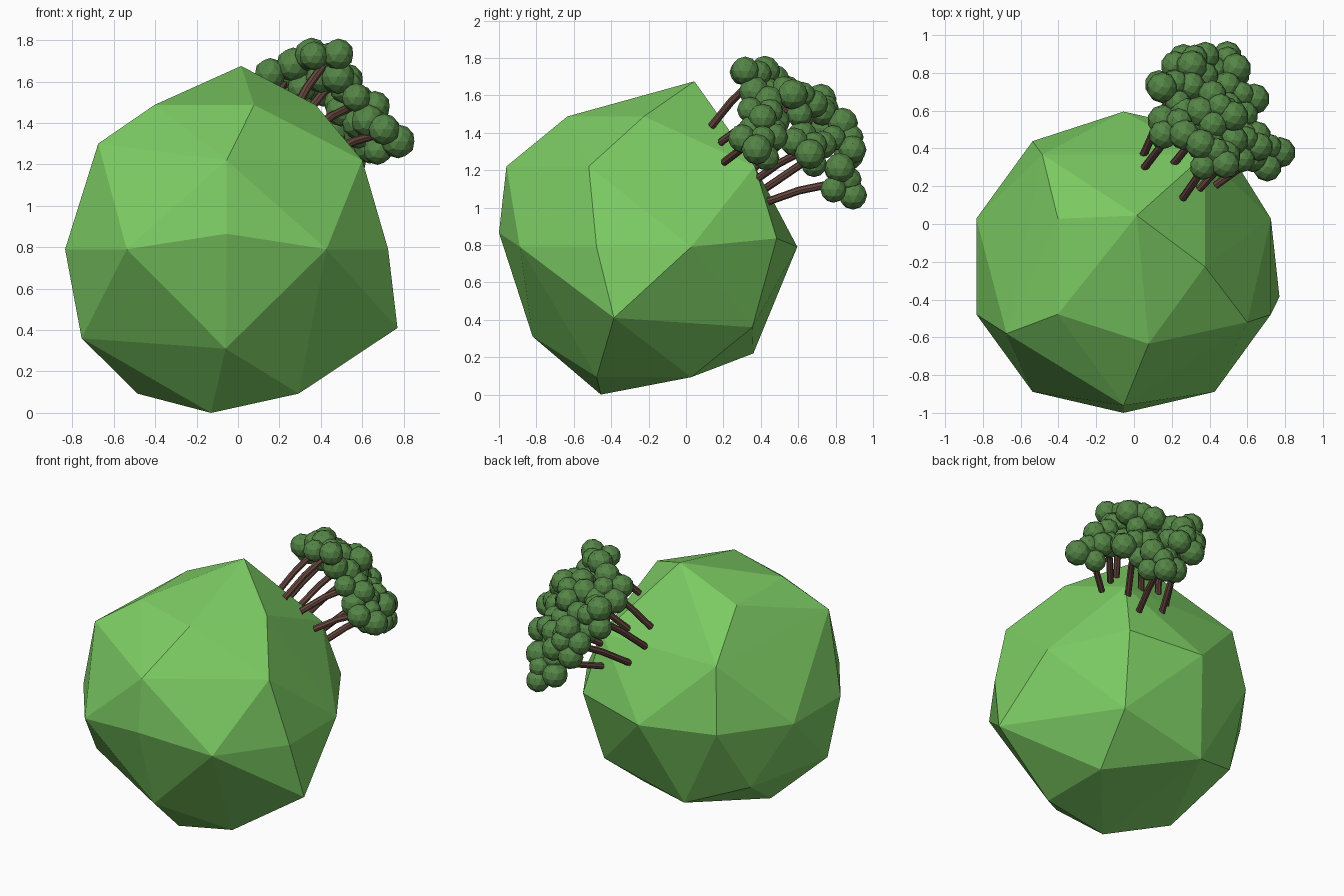
import bpy, bmesh, math
from mathutils import Vector

if "Cube" in bpy.data.objects:
    bpy.data.objects.remove(bpy.data.objects["Cube"])

def material(name, rgb):
    m = bpy.data.materials.new(name)
    m.diffuse_color = (*rgb, 1)
    m.use_nodes = True
    m.node_tree.nodes["Principled BSDF"].inputs["Base Color"].default_value = m.diffuse_color
    return m

GRASS = material("grass green", (0.205, 0.61, 0.127))
LEAF = material("leaf green", (0.09, 0.235, 0.062))
BARK = material("bark brown", (0.14, 0.066, 0.052))
CENTRE = Vector((-0.055, -0.225, 0.79))
R = 0.82

def finish(bm, name, mat):
    mesh = bpy.data.meshes.new(name)
    bm.to_mesh(mesh)
    bm.free()
    mesh.materials.append(mat)
    ob = bpy.data.objects.new(name, mesh)
    bpy.context.collection.objects.link(ob)
    return ob

def on_ring(radius, z, angles):
    return [CENTRE + Vector((radius * math.cos(math.radians(a)),
                             radius * math.sin(math.radians(a)), z)) for a in angles]

# Faceted globe: regular rings of a coarse ball plus its shifted corners
points = on_ring(R, 0, (18, 90, 126, 162, 198, 234, 306, 342))
points += on_ring(0.43, 0.697, (0, 144, 216, 288))
points += on_ring(0.43, -0.697, (36, 180, 324))
points += on_ring(0.733, 0.43, (54, 126))
points += on_ring(0.697, -0.43, (144,))
points += [Vector(p) for p in (
    (0.015, 0.045, 1.675), (-0.13, -0.455, 0.0),
    (-0.055, -1.0, 0.865), (0.44, 0.485, 0.835),
    (-0.055, -0.96, 1.22), (0.60, -0.52, 1.22), (-0.675, -0.58, 1.30),
    (-0.06, -0.82, 0.31), (0.77, -0.385, 0.41), (-0.755, -0.45, 0.36),
    (0.37, 0.355, 0.36), (-0.24, 0.36, 0.22))]
bm = bmesh.new()
for p in points:
    bm.verts.new(p)
hull = bmesh.ops.convex_hull(bm, input=bm.verts[:])
loose = [v for v in bm.verts if not v.link_faces]
bmesh.ops.delete(bm, geom=loose, context='VERTS')
bmesh.ops.recalc_face_normals(bm, faces=bm.faces[:])
finish(bm, "globe", GRASS)

def trunk(name, path, radius=0.021, sides=8):
    # Bent tube swept along a short path
    bm = bmesh.new()
    d = (path[-1] - path[0]).normalized()
    u = d.orthogonal().normalized()
    w = d.cross(u)
    rings = []
    for p in path:
        rings.append([bm.verts.new(p + radius * (u * math.cos(t) + w * math.sin(t)))
                      for t in (2 * math.pi * i / sides for i in range(sides))])
    for a, b in zip(rings, rings[1:]):
        for i in range(sides):
            j = (i + 1) % sides
            bm.faces.new((a[i], a[j], b[j], b[i]))
    bm.faces.new(rings[0][::-1])
    bm.faces.new(rings[-1])
    finish(bm, name, BARK)

def canopy(name, c, turn, spread=0.088, size=0.076):
    # Clump of faceted balls spread around the trunk tip
    bm = bmesh.new()
    d = (c - CENTRE).normalized()
    u = d.orthogonal().normalized()
    w = d.cross(u)
    spots = [c + d * 0.035]
    for i in range(5):
        t = turn + 2 * math.pi * i / 5
        spots.append(c + spread * (u * math.cos(t) + w * math.sin(t))
                     + d * (0.03 if i % 2 else -0.03))
    for k, s in enumerate(spots):
        new = bmesh.ops.create_icosphere(bm, subdivisions=2, radius=size + 0.006 * (k % 3 - 1))
        bmesh.ops.translate(bm, verts=new["verts"], vec=s)
    finish(bm, name, LEAF)

# Trees: trunk foot on the globe, canopy centre
trees = [
    ((0.27, 0.15, 1.46), (0.42, 0.37, 1.69)),
    ((0.36, 0.20, 1.37), (0.57, 0.43, 1.49)),
    ((0.45, 0.22, 1.26), (0.69, 0.39, 1.35)),
    ((0.06, 0.32, 1.34), (0.23, 0.52, 1.61)),
    ((0.05, 0.38, 1.22), (0.21, 0.72, 1.51)),
    ((0.13, 0.43, 1.10), (0.31, 0.85, 1.36)),
    ((0.33, 0.43, 1.03), (0.48, 0.84, 1.14)),
    ((0.22, 0.34, 1.29), (0.44, 0.60, 1.58)),
    ((0.37, 0.38, 1.15), (0.55, 0.66, 1.32)),
]
for n, (foot, top) in enumerate(trees, 1):
    foot, top = Vector(foot), Vector(top)
    root = foot + (CENTRE - foot).normalized() * 0.03
    out = (foot - CENTRE).normalized()
    bend = foot.lerp(top, 0.45) - out * 0.012 + Vector((0, 0, 0.015))
    trunk(f"trunk_{n}", [root, bend, top])
    canopy(f"canopy_{n}", top, n * 0.7)
